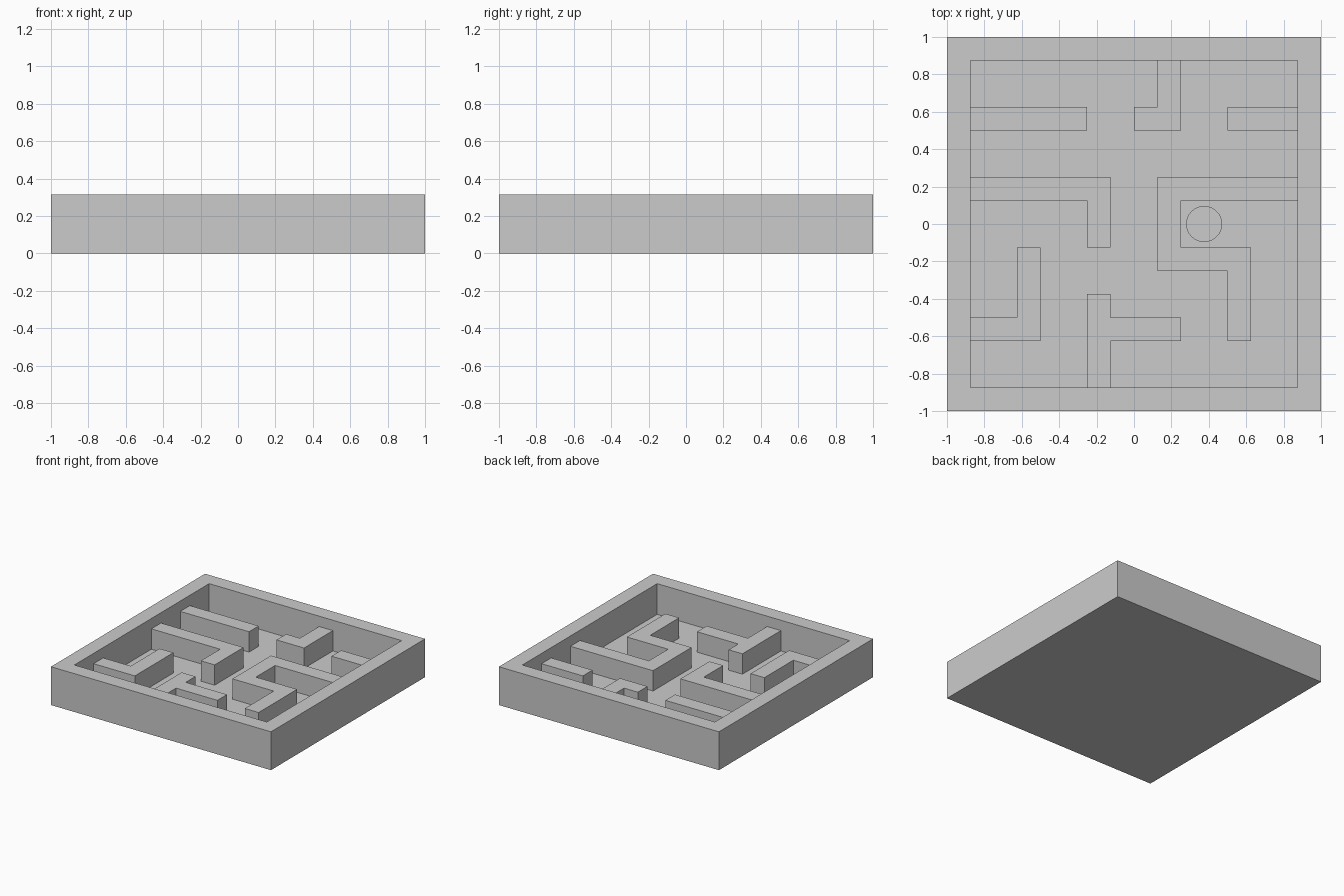
import bpy
import bmesh
import math

if "Cube" in bpy.data.objects:
    bpy.data.objects.remove(bpy.data.objects["Cube"])

U = 0.125          # maze grid unit
HEIGHT = 0.315     # rim height
FLOOR = 0.0625     # floor height
WALL_TOP = 0.23    # inner wall height


def prism(name, outline, z0, z1):
    """Extrude a closed 2D outline from z0 to z1."""
    bm = bmesh.new()
    face = bm.faces.new([bm.verts.new((x, y, z0)) for x, y in outline])
    top = bmesh.ops.extrude_face_region(bm, geom=[face])["geom"]
    verts = [v for v in top if isinstance(v, bmesh.types.BMVert)]
    bmesh.ops.translate(bm, verts=verts, vec=(0, 0, z1 - z0))
    bmesh.ops.recalc_face_normals(bm, faces=bm.faces)
    mesh = bpy.data.meshes.new(name)
    bm.to_mesh(mesh)
    bm.free()
    obj = bpy.data.objects.new(name, mesh)
    bpy.context.collection.objects.link(obj)
    return obj


def square(h):
    return [(-h, -h), (h, -h), (h, h), (-h, h)]


def cut(target, cutter):
    """Subtract cutter from target, then discard the cutter."""
    cutter.hide_render = True
    mod = target.modifiers.new("cut", 'BOOLEAN')
    mod.operation = 'DIFFERENCE'
    mod.solver = 'EXACT'
    mod.object = cutter
    bpy.context.view_layer.objects.active = target
    bpy.ops.object.modifier_apply(modifier=mod.name)
    bpy.data.objects.remove(cutter)


# Tray with raised rim and a shallow round goal hole
tray = prism("tray", square(1.0), 0, HEIGHT)
cut(tray, prism("pocket_cutter", square(7 * U), FLOOR, HEIGHT + 0.2))
circle = [(3 * U + 0.094 * math.cos(a * math.tau / 32),
           0.094 * math.sin(a * math.tau / 32)) for a in range(32)]
cut(tray, prism("hole_cutter", circle, FLOOR / 2, FLOOR + 0.1))

# Inner maze walls, outlines in grid units
walls = {
    "back_left_wall": [(-7, 4), (-2, 4), (-2, 5), (-7, 5)],
    "back_hook_wall": [(0, 4), (2, 4), (2, 7), (1, 7), (1, 5), (0, 5)],
    "back_right_wall": [(4, 4), (7, 4), (7, 5), (4, 5)],
    "left_hook_wall": [(-7, 1), (-2, 1), (-2, -1), (-1, -1), (-1, 2), (-7, 2)],
    "front_left_wall": [(-7, -5), (-4, -5), (-4, -1), (-5, -1), (-5, -4), (-7, -4)],
    "front_branch_wall": [(-2, -7), (-1, -7), (-1, -5), (2, -5),
                          (2, -4), (-1, -4), (-1, -3), (-2, -3)],
    "goal_wall": [(1, -2), (4, -2), (4, -5), (5, -5), (5, -1),
                  (2, -1), (2, 1), (7, 1), (7, 2), (1, 2)],
}
for name, pts in walls.items():
    prism(name, [(x * U, y * U) for x, y in pts], FLOOR, WALL_TOP)
